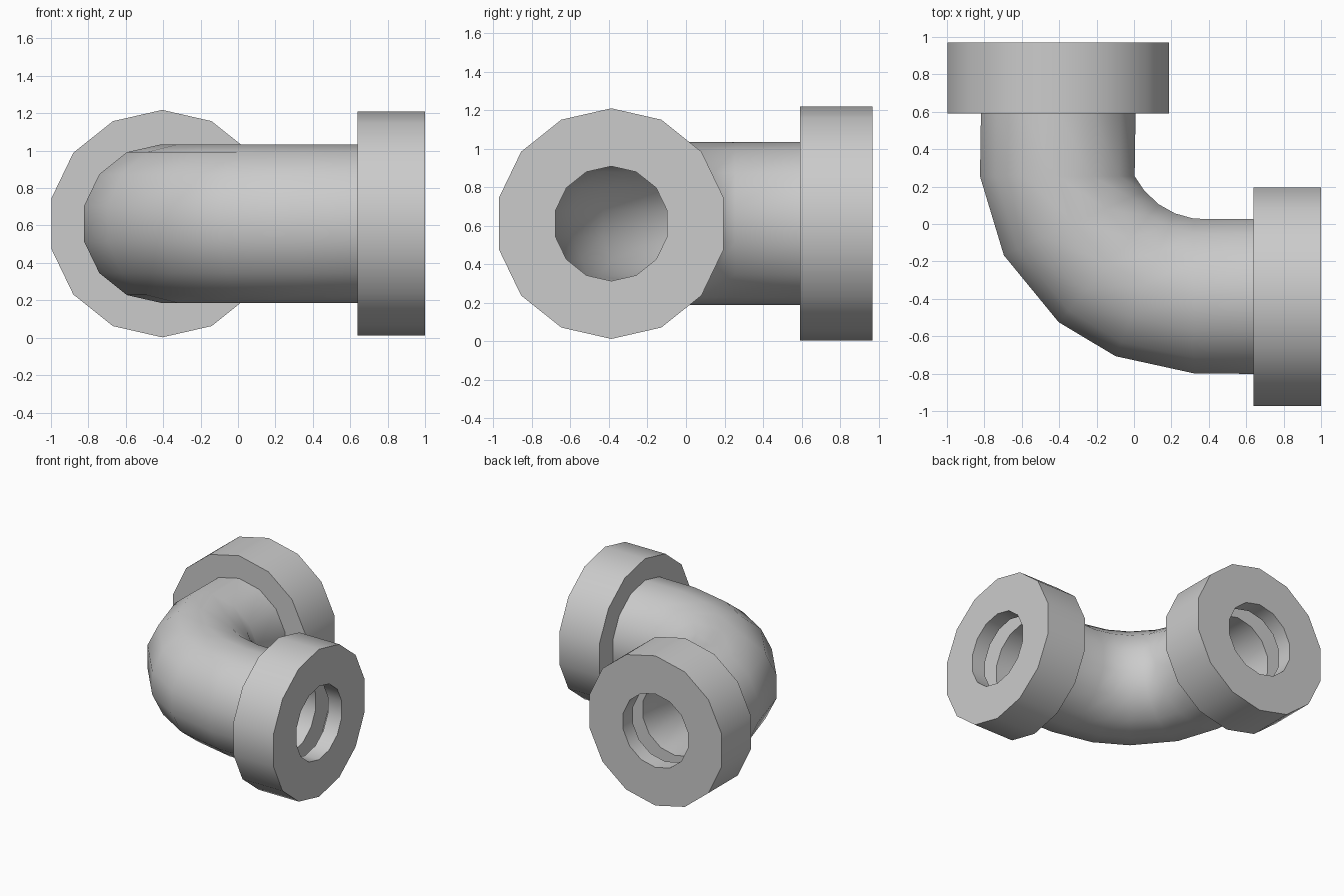
import bpy, bmesh
from math import sin, cos, pi
from mathutils import Vector

if "Cube" in bpy.data.objects:
    bpy.data.objects.remove(bpy.data.objects["Cube"])

SIDES = 14
MID_Z = 0.61
BORE = 0.298     # inner pipe radius
TUBE = 0.424     # outer pipe radius
WALL = 0.125     # wall thickness


def flange(sign_start, rim, to_point):
    """Profile from the pipe's outside, round the hollow flange, to its bore."""
    back, front = sign_start
    profile = [(back, TUBE), (back, rim), (front, rim), (front, BORE),
               (front - WALL, BORE), (front - WALL, rim - WALL),
               (back + WALL, rim - WALL), (back + WALL, BORE)]
    return [to_point(p, r) for p, r in profile]


# Each section is (centre x, centre y, across direction, radius)
bend = [(-0.41, 0.255, (1, 0)), (-0.32, 0.005, (0.36, 0.165)),
        (-0.135, -0.21, (0.265, 0.3125)), (0.06, -0.325, (0.16, 0.385)),
        (0.32, -0.385, (0, 1))]
outer = [(x, y, d, TUBE) for x, y, d in bend]
inner = [(x, y, d, BORE) for x, y, d in reversed(bend)]
right_flange = flange((0.64, 1.0), 0.599, lambda p, r: (p, -0.388, (0, 1), r))
back_flange = flange((0.592, 0.97), 0.608, lambda p, r: (-0.405, p, (1, 0), r))

# Outside of bend, right flange, bore of bend, back flange: one closed loop
sections = outer + right_flange + inner + back_flange[::-1]

bm = bmesh.new()
rings = []
for x, y, d, r in sections:
    across = Vector((*d, 0)).normalized()
    ring = []
    for k in range(SIDES):
        a = 2 * pi * k / SIDES
        ring.append(bm.verts.new(Vector((x, y, MID_Z)) + across * r * sin(a)
                                 + Vector((0, 0, r * cos(a)))))
    rings.append(ring)
for i, ring in enumerate(rings):
    nxt = rings[(i + 1) % len(rings)]
    for k in range(SIDES):
        j = (k + 1) % SIDES
        bm.faces.new((ring[k], ring[j], nxt[j], nxt[k]))
bmesh.ops.recalc_face_normals(bm, faces=bm.faces)

mesh = bpy.data.meshes.new("flanged_pipe_elbow")
bm.to_mesh(mesh)
bm.free()
elbow = bpy.data.objects.new("flanged_pipe_elbow", mesh)
bpy.context.collection.objects.link(elbow)

# Smooth round walls, crisp flange edges
bpy.context.view_layer.objects.active = elbow
elbow.select_set(True)
bpy.ops.object.shade_smooth_by_angle(angle=pi / 6)
